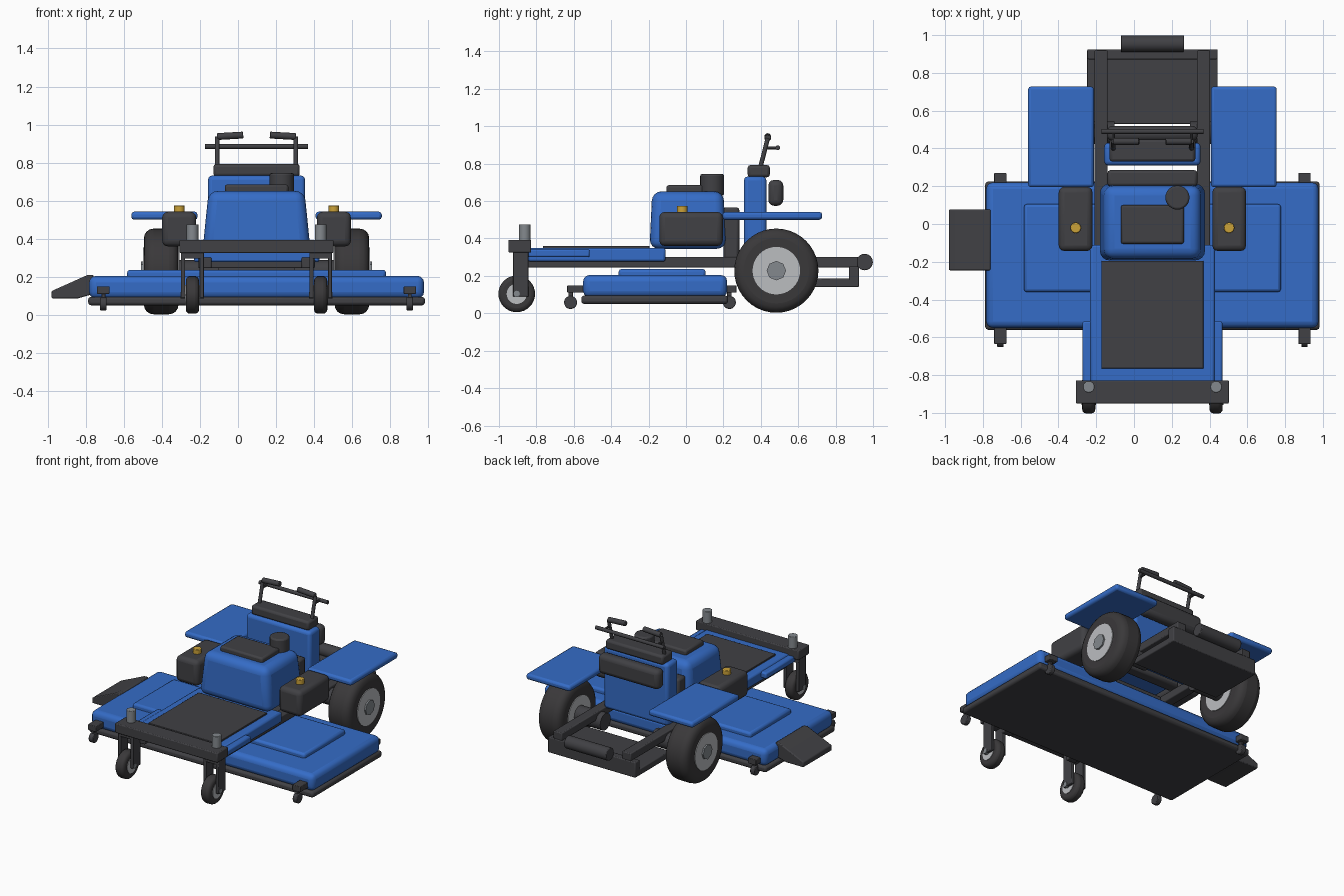
import bpy, bmesh, math
from mathutils import Vector

cube = bpy.data.objects.get("Cube")
if cube:
    bpy.data.objects.remove(cube, do_unlink=True)

CX = 0.0975  # centre plane of the machine (the side chute shifts it off zero)


def material(name, rgb):
    m = bpy.data.materials.new(name)
    m.use_nodes = True
    m.diffuse_color = (*rgb, 1)
    m.node_tree.nodes["Principled BSDF"].inputs["Base Color"].default_value = (*rgb, 1)
    return m


BLUE = material("blue paint", (0.035, 0.15, 0.57))
DARK = material("charcoal", (0.052, 0.052, 0.058))
TYRE = material("tyre rubber", (0.042, 0.04, 0.042))
LIGHT = material("light rim", (0.5, 0.51, 0.53))
STEEL = material("steel grey", (0.23, 0.25, 0.27))
GOLD = material("gold cap", (0.6, 0.36, 0.04))


def finish(name, bm, mat, bevel=0, segments=2):
    bmesh.ops.recalc_face_normals(bm, faces=bm.faces[:])
    mesh = bpy.data.meshes.new(name)
    bm.to_mesh(mesh)
    bm.free()
    mesh.materials.append(mat)
    ob = bpy.data.objects.new(name, mesh)
    bpy.context.collection.objects.link(ob)
    bpy.ops.object.select_all(action='DESELECT')
    ob.select_set(True)
    bpy.context.view_layer.objects.active = ob
    bpy.ops.object.shade_smooth_by_angle(angle=math.radians(32))
    if bevel:
        mod = ob.modifiers.new("Bevel", 'BEVEL')
        mod.width, mod.segments = bevel, segments
        mod.limit_method, mod.angle_limit = 'ANGLE', math.radians(32)
    return ob


def box(name, mat, x, y, z, bevel=0.006, segments=2, taper=(1, 1)):
    """Box from its x, y and z ranges; taper shrinks the top."""
    lo, hi = Vector((x[0], y[0], z[0])), Vector((x[1], y[1], z[1]))
    mid, size = (lo + hi) / 2, hi - lo
    bm = bmesh.new()
    bmesh.ops.create_cube(bm, size=1)
    for v in bm.verts:
        k = taper if v.co.z > 0 else (1, 1)
        v.co = mid + Vector((v.co.x * size.x * k[0], v.co.y * size.y * k[1], v.co.z * size.z))
    return finish(name, bm, mat, bevel, segments)


def rod(name, mat, a, b, r, sides=24, bevel=0, segments=2):
    """Cylinder between two points."""
    a, b = Vector(a), Vector(b)
    bm = bmesh.new()
    bmesh.ops.create_cone(bm, cap_ends=True, segments=sides, radius1=r, radius2=r, depth=(b - a).length)
    turn = (b - a).to_track_quat('Z', 'Y').to_matrix()
    for v in bm.verts:
        v.co = turn @ v.co + (a + b) / 2
    return finish(name, bm, mat, bevel, segments)


def sym(half, width=0):
    """x range centred on the machine."""
    return (CX - half, CX + half)


def side_x(s, a, b):
    """x range on side s, at distances a to b from the centre plane."""
    return tuple(sorted((CX + s * a, CX + s * b)))


# Cutting deck
box("deck_shell", BLUE, sym(0.88), (-0.55, 0.22), (0.085, 0.205), 0.035, 3)
box("deck_skirt", DARK, sym(0.885), (-0.56, 0.225), (0.05, 0.095), 0.015)
box("deck_raised_panel", BLUE, sym(0.68), (-0.36, 0.105), (0.19, 0.237), 0.015)

# Side discharge chute
bm = bmesh.new()
profile = [(-0.98, 0.087), (-0.98, 0.125), (-0.79, 0.21), (-0.76, 0.21), (-0.76, 0.11), (-0.84, 0.087)]
face = bm.faces.new([bm.verts.new((x, -0.245, z)) for x, z in profile])
new = bmesh.ops.extrude_face_region(bm, geom=[face])["geom"]
bmesh.ops.translate(bm, vec=(0, 0.322, 0), verts=[g for g in new if isinstance(g, bmesh.types.BMVert)])
finish("discharge_chute", bm, DARK, 0.006)

# Main frame
for s, label in ((-1, "right"), (1, "left")):
    box(label + "_frame_rail", DARK, side_x(s, 0.237, 0.306), (-0.85, 0.92), (0.245, 0.302))
box("frame_crossmember", DARK, sym(0.24), (-0.1, 0.1), (0.245, 0.302))
box("rear_crossbar", DARK, sym(0.345), (0.872, 0.925), (0.14, 0.25))
box("rear_tray", DARK, sym(0.345), (0.53, 0.9), (0.14, 0.185))
rod("rear_roller", DARK, (CX - 0.167, 0.955, 0.274), (CX + 0.167, 0.955, 0.274), 0.044, 24, 0.004)

# Foot platform and front bar
box("foot_platform", BLUE, sym(0.33), (-0.845, -0.11), (0.277, 0.35), 0.012)
box("platform_side_step", BLUE, sym(0.37), (-0.845, -0.515), (0.3, 0.343), 0.01)
box("foot_mat", DARK, sym(0.27), (-0.765, -0.195), (0.345, 0.361), 0.003)
box("front_crossbar", DARK, sym(0.405), (-0.95, -0.828), (0.325, 0.393))

# Engine hood
box("engine_hood", BLUE, sym(0.283), (-0.195, 0.215), (0.345, 0.652), 0.05, 4, (0.89, 0.93))
box("hood_top_plate", DARK, sym(0.167), (-0.105, 0.1), (0.64, 0.685), 0.012)
rod("air_filter", DARK, (0.23, 0.14, 0.63), (0.23, 0.14, 0.745), 0.064, 24, 0.01)
box("hood_back_panel", DARK, sym(0.238), (0.2, 0.285), (0.29, 0.567), 0.015)

# Control tower with levers
box("control_tower", BLUE, sym(0.255), (0.31, 0.43), (0.29, 0.732), 0.022, 3)
box("tower_cap", DARK, sym(0.227), (0.33, 0.448), (0.727, 0.793), 0.015)
box("hip_pad", DARK, sym(0.24), (0.44, 0.52), (0.575, 0.713), 0.03, 3)
rod("reference_bar", DARK, (CX - 0.27, 0.49, 0.885), (CX + 0.27, 0.49, 0.885), 0.013, 12)

for s, label in ((-1, "right"), (1, "left")):
    x = CX + s * 0.207
    rod(label + "_lever", DARK, (x, 0.395, 0.77), (x, 0.437, 0.935), 0.012, 12)
    rod(label + "_lever_grip", DARK, (x, 0.437, 0.937), (CX + s * 0.07, 0.437, 0.945), 0.018, 12, 0.004)
    rod(label + "_bar_bracket", DARK, (x, 0.425, 0.885), (x, 0.49, 0.885), 0.008, 8)

    # Fender and tank
    box(label + "_fender", BLUE, side_x(s, 0.31, 0.658), (0.195, 0.728), (0.5, 0.542), 0.015)
    box(label + "_tank", DARK, side_x(s, 0.317, 0.496), (-0.143, 0.197), (0.36, 0.542), 0.03, 3)
    x = CX + s * 0.406
    rod(label + "_tank_cap", GOLD, (x, -0.02, 0.53), (x, -0.02, 0.575), 0.028, 16, 0.004)

    # Drive wheel
    def wheel_part(name, mat, a, b, r, sides=40, bevel=0, segments=2, y=0.483, z=0.228):
        rod(label + name, mat, (CX + s * a, y, z), (CX + s * b, y, z), r, sides, bevel, segments)

    wheel_part("_drive_tyre", TYRE, 0.41, 0.592, 0.225, 40, 0.05, 4)
    wheel_part("_drive_rim", LIGHT, 0.405, 0.597, 0.127)
    wheel_part("_drive_hub", STEEL, 0.5, 0.608, 0.052, 8)
    wheel_part("_wheel_motor", DARK, 0.2, 0.42, 0.06, 16)

    # Caster with fork and pivot
    x = CX + s * 0.337
    wheel_part("_caster_tyre", TYRE, 0.302, 0.372, 0.098, 32, 0.022, 3, -0.905, 0.104)
    wheel_part("_caster_rim", LIGHT, 0.299, 0.375, 0.054, 24, 0, 2, -0.905, 0.104)
    wheel_part("_caster_axle", STEEL, 0.275, 0.4, 0.017, 12, 0, 2, -0.905, 0.104)
    for side, d in (("inner", 0.288), ("outer", 0.386)):
        box(f"{label}_caster_fork_{side}", DARK, side_x(s, d - 0.011, d + 0.011), (-0.925, -0.842), (0.09, 0.33), 0.004)
    box(label + "_caster_fork_top", DARK, side_x(s, 0.277, 0.397), (-0.925, -0.842), (0.295, 0.33), 0.004)
    rod(label + "_caster_pivot", STEEL, (x, -0.862, 0.38), (x, -0.862, 0.476), 0.031, 16, 0.003)

    # Small deck corner rollers with brackets
    for end, y0, y1, yw in (("front", -0.635, -0.54, -0.617), ("rear", 0.2, 0.27, 0.232)):
        box(f"{label}_{end}_roller_bracket", DARK, side_x(s, 0.773, 0.838), (y0, y1), (0.11, 0.15), 0.004)
        box(f"{label}_{end}_roller_stem", DARK, side_x(s, 0.795, 0.815), (yw - 0.012, yw + 0.012), (0.06, 0.12), 0.003)
        wheel_part(f"_{end}_deck_roller", DARK, 0.788, 0.822, 0.035, 20, 0.005, 2, yw, 0.058)
